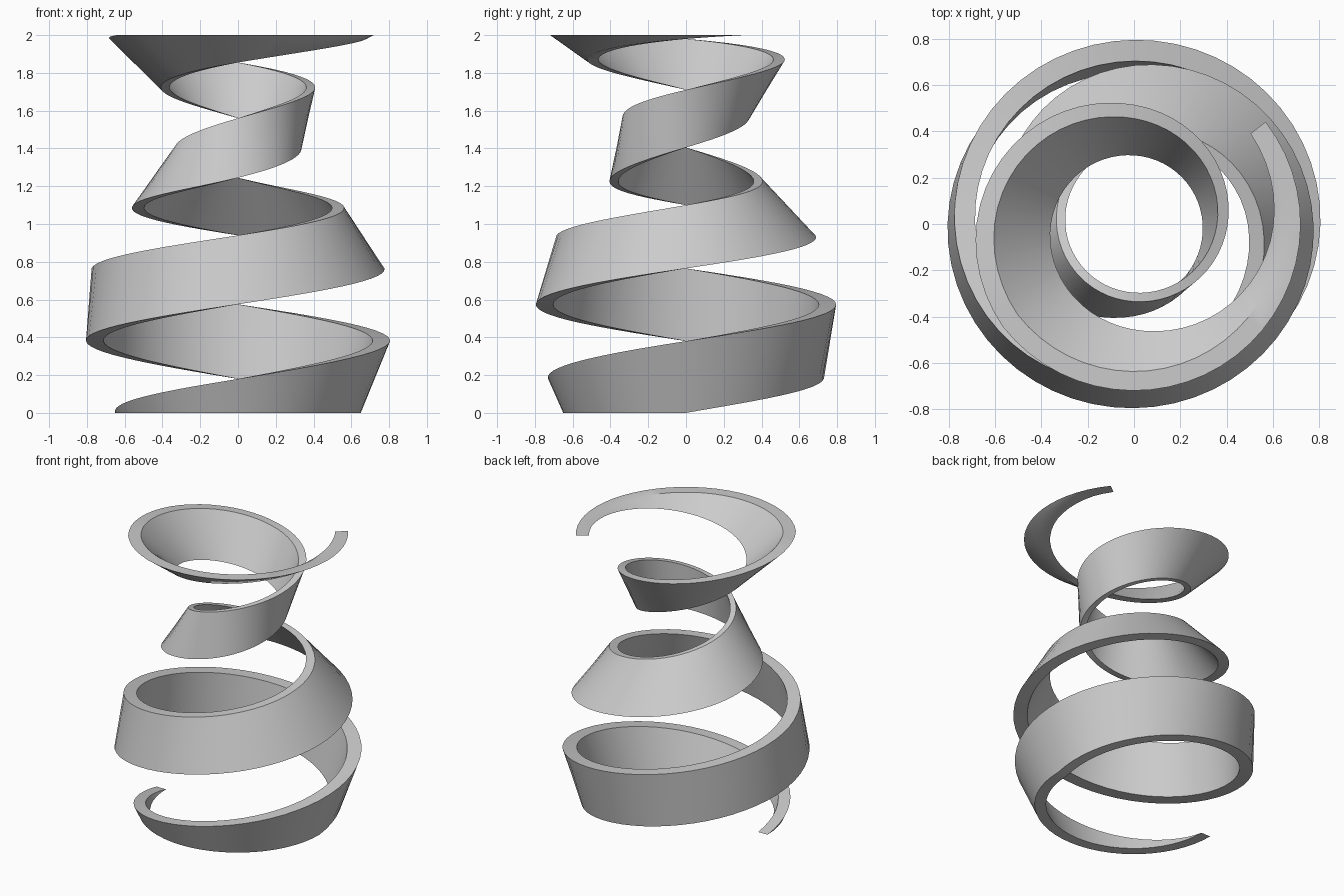
import bpy
import bmesh
import math

cube = bpy.data.objects.get("Cube")
if cube:
    bpy.data.objects.remove(cube, do_unlink=True)

# Guide edge: (radius, height) at each quarter turn
GUIDE = [(.575, -.18), (.65, 0), (.73, .18), (.805, .38), (.795, .575),
         (.775, .765), (.685, .94), (.555, 1.1), (.398, 1.245), (.335, 1.405),
         (.335, 1.56), (.405, 1.71), (.515, 1.855), (.68, 1.98), (.755, 2.03),
         (.8, 2.06)]
END = 12.42        # quarter turns along the guide
BAND = 2           # the upper edge runs half a turn ahead of the lower one
INNER = .885       # inner wall radius as a share of the outer one
STEPS = 14         # sections per quarter turn


def edge_point(q):
    """Smooth radius and height on the guide, held at its two ends."""
    q = min(max(q, 0), END)
    i = int(q)
    t = q - i

    def blend(a, b, c, d):
        return b + .5 * t * (c - a + t * (2*a - 5*b + 4*c - d + t * (3*(b - c) + d - a)))

    r, z = (blend(*vals) for vals in zip(*GUIDE[i:i + 4]))
    return r, 2 if q == END else min(max(z, 0), 2)


# Spiral band: four corners per section, joined section to section
bm = bmesh.new()
count = round((END + BAND) * STEPS)
previous = None
for n in range(count + 1):
    q = -BAND + (END + BAND) * n / count
    angle = q * math.pi / 2
    low, high = edge_point(q), edge_point(q + BAND)
    ring = []
    for (r, z), share in ((low, 1), (high, 1), (high, INNER), (low, INNER)):
        ring.append(bm.verts.new((r * share * math.cos(angle),
                                  r * share * math.sin(angle), z)))
    if previous:
        for k in range(4):
            m = (k + 1) % 4
            bm.faces.new((previous[k], ring[k], ring[m], previous[m]))
    previous = ring
bmesh.ops.remove_doubles(bm, verts=bm.verts, dist=1e-5)
bmesh.ops.recalc_face_normals(bm, faces=bm.faces)
mesh = bpy.data.meshes.new("spiral_band")
bm.to_mesh(mesh)
bm.free()

band = bpy.data.objects.new("spiral_band", mesh)
bpy.context.collection.objects.link(band)

# Plain grey
grey = bpy.data.materials.new("light_grey")
grey.use_nodes = True
colour = (.6, .6, .6, 1)
grey.diffuse_color = colour
grey.node_tree.nodes["Principled BSDF"].inputs["Base Color"].default_value = colour
mesh.materials.append(grey)

bpy.ops.object.select_all(action='DESELECT')
band.select_set(True)
bpy.context.view_layer.objects.active = band
bpy.ops.object.shade_smooth_by_angle(angle=math.radians(35))
